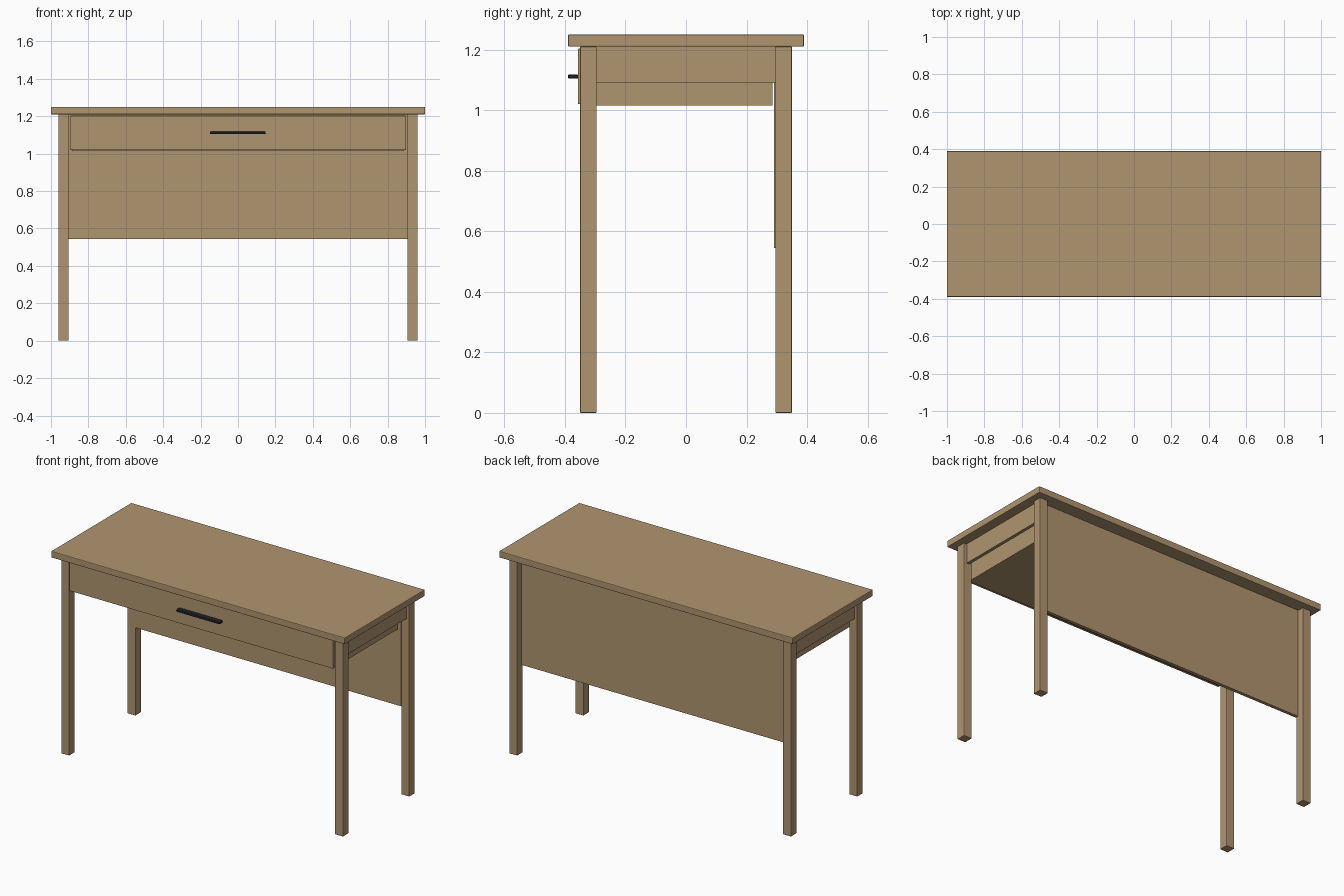
import bpy, bmesh
from mathutils import Matrix

cube = bpy.data.objects.get("Cube")
if cube:
    bpy.data.objects.remove(cube, do_unlink=True)


def material(name, rgb):
    m = bpy.data.materials.new(name)
    m.use_nodes = True
    m.diffuse_color = (*rgb, 1)
    bsdf = next(n for n in m.node_tree.nodes if n.type == 'BSDF_PRINCIPLED')
    bsdf.inputs["Base Color"].default_value = (*rgb, 1)
    return m


wood = material("light wood", (0.434, 0.301, 0.162))
metal = material("dark metal", (0.014, 0.015, 0.02))


def box(name, xs, ys, zs, mat=wood, bevel=0.0):
    """Box between the given limits, with optional softened edges."""
    size = [b - a for a, b in (xs, ys, zs)]
    mid = [(a + b) / 2 for a, b in (xs, ys, zs)]
    bm = bmesh.new()
    bmesh.ops.create_cube(bm, size=1, matrix=Matrix.Diagonal((*size, 1)))
    mesh = bpy.data.meshes.new(name)
    bm.to_mesh(mesh)
    bm.free()
    mesh.materials.append(mat)
    ob = bpy.data.objects.new(name, mesh)
    ob.location = mid
    bpy.context.collection.objects.link(ob)
    if bevel:
        mod = ob.modifiers.new("soft edges", 'BEVEL')
        mod.width = bevel
        mod.segments = 2
    return ob


def span(side, a, b):
    """Limits a..b mirrored to the given side."""
    return tuple(sorted((side * a, side * b)))


# Table top
box("table_top", (-1, 1), (-0.39, 0.39), (1.21, 1.25), bevel=0.004)

# Legs, side rails and drawer sides on both sides
for side, word in ((1, "left"), (-1, "right")):
    for end, place in ((-1, "front"), (1, "back")):
        box(f"{place}_{word}_leg", span(side, 0.905, 0.96),
            span(end, 0.295, 0.35), (0, 1.21), bevel=0.003)
    box(f"{word}_rail", span(side, 0.92, 0.94), (-0.296, 0.296), (1.09, 1.21))
    box(f"drawer_{word}_side", span(side, 0.87, 0.887), (-0.338, 0.285), (1.015, 1.19))

# Back panel
box("back_panel", (-0.906, 0.906), (0.29, 0.31), (0.545, 1.21))

# Drawer
box("drawer_front", (-0.898, 0.898), (-0.357, -0.337), (1.02, 1.203), bevel=0.002)
box("drawer_back", (-0.871, 0.871), (0.268, 0.285), (1.015, 1.19))
box("drawer_bottom", (-0.871, 0.871), (-0.338, 0.269), (1.015, 1.027))

# Handle
box("drawer_handle", (-0.15, 0.147), (-0.39, -0.356), (1.104, 1.118), metal, 0.004)
